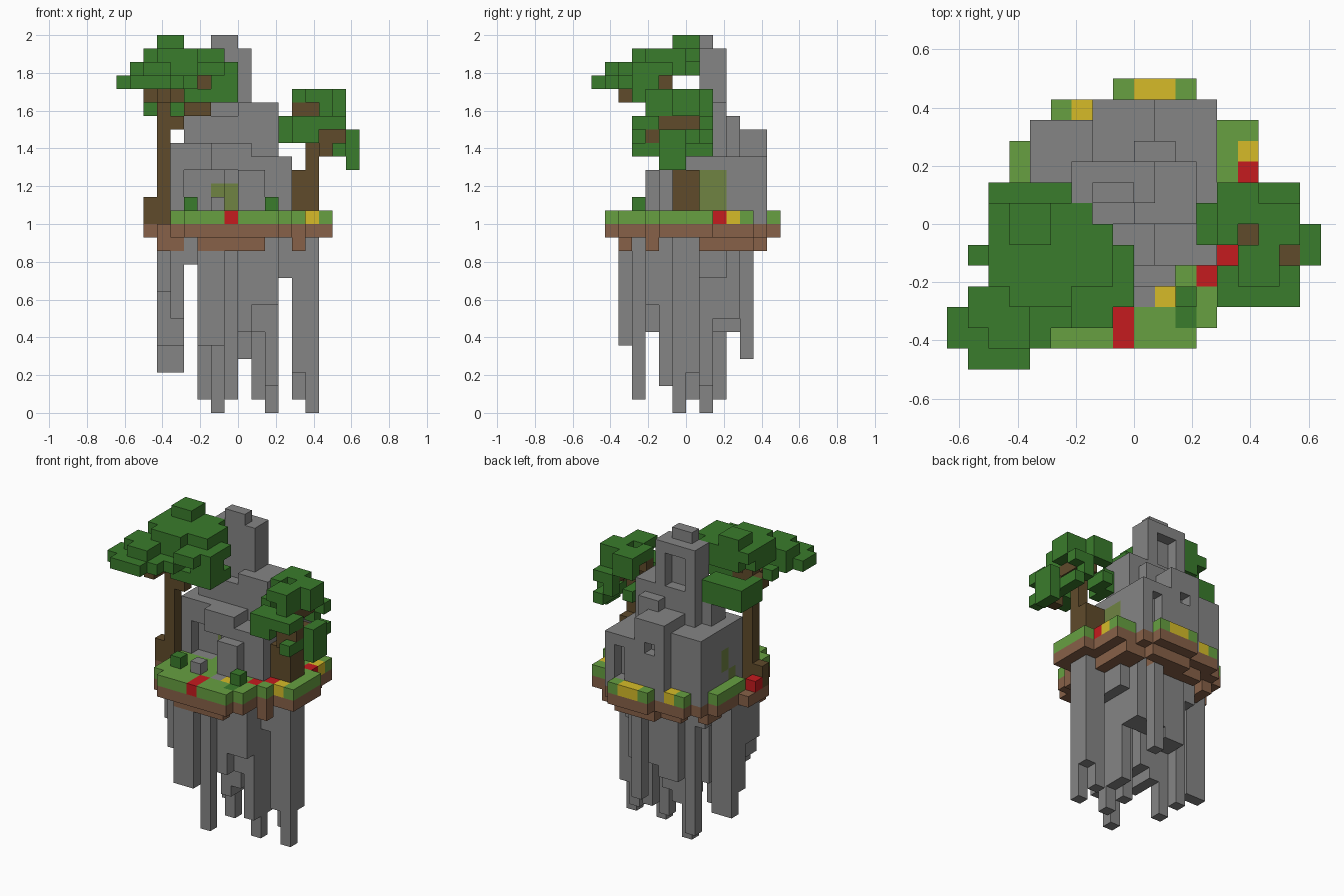
import bpy, bmesh
from mathutils import Vector

cube = bpy.data.objects.get("Cube")
if cube:
    bpy.data.objects.remove(cube)

UNIT = 2 / 28          # edge of one block
COLOURS = {
    "stone": (0.235, 0.235, 0.235),
    "moss": (0.16, 0.23, 0.055),
    "grass": (0.135, 0.35, 0.053),
    "leaf": (0.042, 0.2, 0.025),
    "soil": (0.245, 0.12, 0.065),
    "bark": (0.115, 0.07, 0.024),
    "red": (0.56, 0.011, 0.013),
    "yellow": (0.67, 0.5, 0.022),
}
MATERIALS = {}
for label, rgb in COLOURS.items():
    mat = bpy.data.materials.new(label)
    mat.use_nodes = True
    mat.diffuse_color = (*rgb, 1)
    mat.node_tree.nodes["Principled BSDF"].inputs["Base Color"].default_value = (*rgb, 1)
    MATERIALS[label] = mat

world = {}             # block position -> (part name, colour)


def blocks(x0, x1, y0, y1, z0, z1):
    return [(x, y, z) for x in range(x0, x1) for y in range(y0, y1) for z in range(z0, z1)]


def fill(part, colour, *boxes):
    for box in boxes:
        for pos in blocks(*box):
            world[pos] = (part, colour)


def layer(part, colour, low, high, *areas):
    fill(part, colour, *[(*area, low, high) for area in areas])


def carve(*boxes):
    for box in boxes:
        for pos in blocks(*box):
            world.pop(pos, None)


def paint(colour, *boxes):
    for box in boxes:
        for pos in blocks(*box):
            if pos in world:
                world[pos] = (world[pos][0], colour)


def build(part):
    """Mesh the exposed block sides of one part."""
    cells = {pos: colour for pos, (owner, colour) in world.items() if owner == part}
    names = sorted(set(cells.values()))
    bm = bmesh.new()
    corners = {}

    def corner(point):
        key = tuple(round(c) for c in point)
        if key not in corners:
            corners[key] = bm.verts.new(Vector(key) * UNIT)
        return corners[key]

    for pos, colour in cells.items():
        for axis in range(3):
            for side in (0, 1):
                step = Vector((0, 0, 0))
                step[axis] = 1
                near = Vector(pos) + step * (side * 2 - 1)
                if tuple(round(c) for c in near) in world:
                    continue
                u, v = Vector((0, 0, 0)), Vector((0, 0, 0))
                u[(axis + 1) % 3] = v[(axis + 2) % 3] = 1
                base = Vector(pos) + step * side
                ring = [base, base + u, base + u + v, base + v]
                if not side:
                    ring.reverse()
                face = bm.faces.new([corner(p) for p in ring])
                face.material_index = names.index(colour)
    bmesh.ops.dissolve_limit(bm, angle_limit=0.01, verts=bm.verts[:], edges=bm.edges[:],
                             delimit={"MATERIAL"})
    mesh = bpy.data.meshes.new(part)
    bm.to_mesh(mesh)
    bm.free()
    for label in names:
        mesh.materials.append(MATERIALS[label])
    bpy.context.collection.objects.link(bpy.data.objects.new(part, mesh))


# Hanging rock: columns given by footprint and lowest level
for x0, x1, y0, y1, low in [
    (-6, -5, -2, 0, 9), (-6, -4, 1, 2, 3), (-5, -4, -3, 0, 7), (-6, -4, 0, 1, 5),
    (-4, -3, -3, 3, 11), (-3, -1, -5, -4, 5), (-3, -2, -4, -2, 6), (-1, 0, -4, -3, 1),
    (-2, 0, -3, -1, 6), (-2, -1, 1, 2, 0), (-3, -2, 2, 3, 1), (-3, -1, -1, 1, 5),
    (-2, 0, 2, 4, 6), (-1, 0, -1, 2, 3), (0, 1, -3, -1, 6), (0, 1, -1, 2, 4),
    (1, 3, -3, -2, 8), (2, 3, -2, -1, 2), (2, 3, -1, 0, 0), (1, 2, 0, 1, 1),
    (1, 2, -2, 0, 6), (2, 3, 0, 2, 2), (0, 3, 2, 4, 7), (1, 2, 4, 5, 4),
    (3, 4, -1, 3, 10), (4, 5, 0, 1, 1), (5, 6, -1, 0, 0), (4, 6, -1, 1, 3),
]:
    fill("hanging_rock", "stone", (x0, x1, y0, y1, low, 13))

# Island: soil below, grass above, flowers painted into the grass
island = [(-4, 3, -6, -5), (-5, 4, -5, -3), (-5, 5, -3, -2), (-5, 7, -2, 2),
          (-6, 6, 2, 4), (-5, 6, 4, 5), (-4, 4, 5, 6), (-1, 3, 6, 7)]
layer("soil", "soil", 13, 14, *island, (-7, -5, -2, 1), (-6, -5, -3, 2))
layer("soil", "soil", 12, 13, (-6, -4, -3, -2), (-3, 2, -5, -4), (4, 5, -3, -2),
      (-3, 2, 4, 5), (3, 5, 1, 5), (-5, -4, 2, 4), (-1, 3, 5, 6))
layer("grass", "grass", 14, 15, *island, (-6, -5, 0, 2))
paint("red", (-1, 0, -6, -4, 14, 15), (3, 4, -3, -2, 14, 15), (4, 5, -2, -1, 14, 15),
      (5, 6, 2, 3, 14, 15))
paint("yellow", (1, 2, -4, -3, 14, 15), (5, 6, 3, 4, 14, 15), (0, 2, 6, 7, 14, 15),
      (-3, -2, 5, 6, 14, 15), (5, 6, -2, -1, 14, 15))
paint("leaf", (2, 3, -5, -4, 14, 15))
paint("stone", (0, 1, -4, -3, 14, 15))
fill("side_flower", "red", (-7, -6, -1, 0, 14, 15))

# Ruin: wings, core, shoulder, spire and the front overhang
fill("ruin", "stone",
     (-2, 1, 4, 6, 14, 21), (1, 4, 3, 6, 14, 19), (-5, -2, -1, 5, 14, 20),
     (-4, -3, 0, 2, 14, 22), (-3, 3, 0, 3, 14, 22), (-2, 1, 3, 4, 14, 21),
     (0, 2, 3, 4, 19, 22), (0, 4, -2, 4, 14, 19), (0, 2, -3, -1, 14, 18),
     (-2, 1, -2, 0, 18, 20), (0, 3, 0, 3, 22, 23), (-1, 0, -1, 0, 15, 18))
fill("spire", "stone", (-3, 1, 1, 3, 22, 27), (-2, 0, 1, 2, 27, 28))
carve((-2, 0, 2, 3, 23, 26), (2, 3, 5, 6, 15, 18), (-1, 0, 5, 6, 18, 19), (-4, -2, -1, 0, 15, 18))
paint("moss", (-2, 0, -1, 1, 16, 17), (-1, 0, -1, 0, 15, 16), (3, 4, 1, 3, 15, 18),
      (-5, -4, 1, 2, 16, 18), (-5, -4, 0, 1, 15, 16))
fill("loose_stone", "stone", (-2, -1, -4, -3, 15, 16))

# Bushes
fill("bushes", "leaf", (-4, -3, -4, -3, 15, 16), (2, 3, -4, -3, 15, 16))

# Large tree: leaf layers from the top down, then trunk and branches
layer("large_crown", "leaf", 27, 28, (-6, -4, -1, 1))
layer("large_crown", "leaf", 26, 27, (-7, -1, -3, 0), (-7, -2, 0, 1), (-6, -3, -4, -3))
layer("large_crown", "leaf", 25, 26, (-7, 0, -4, -1), (-7, -1, -1, 0), (-8, -5, -5, -3),
      (-7, -5, -6, -5), (-3, -1, -5, -4), (-6, -3, 0, 1))
layer("large_crown", "leaf", 24, 25, (-9, -4, -6, -4), (-8, -5, -7, -6), (-8, -5, -4, -3),
      (-8, -7, -2, -1), (-4, -3, -5, -3), (-2, 0, -4, -2))
layer("large_crown", "leaf", 23, 24, (-4, 0, -4, -1))
layer("large_crown", "leaf", 22, 24, (-7, -3, 0, 2), (-7, -6, -1, 0))
fill("large_trunk", "bark", (-6, -5, -2, -1, 14, 25), (-7, -6, -2, -1, 14, 16),
     (-7, -4, -2, -1, 23, 24), (-5, -4, -2, -1, 21, 22), (-4, -2, -2, -1, 22, 23),
     (-3, -2, -3, -1, 24, 25), (-6, -5, -5, -2, 23, 24))

# Small tree: staggered leaf clumps with gaps that show the branches
layer("small_crown", "leaf", 23, 24, (4, 8, -1, 1), (4, 6, 1, 2), (5, 7, -3, -1))
carve((5, 6, -1, 0, 23, 24))
layer("small_crown", "leaf", 22, 23, (6, 8, -1, 1), (6, 7, -3, -1), (4, 6, 1, 2))
layer("small_crown", "leaf", 21, 22, (4, 8, -4, -2), (6, 8, 1, 2), (3, 4, -1, 1))
layer("small_crown", "leaf", 20, 21, (4, 6, -4, -2), (6, 7, 1, 2), (4, 5, 0, 2), (3, 4, -1, 1))
layer("small_crown", "leaf", 19, 20, (7, 8, -4, 2))
fill("small_crown", "leaf", (8, 9, -2, 0, 18, 21))
fill("small_trunk", "bark", (4, 6, -1, 1, 14, 18), (5, 6, -1, 0, 18, 23), (6, 8, -3, -2, 20, 21),
     (4, 6, -1, 0, 22, 23), (6, 7, -2, 1, 21, 22), (6, 7, -3, -2, 19, 20), (7, 8, -2, -1, 20, 21))

for part in sorted({owner for owner, colour in world.values()}):
    build(part)
